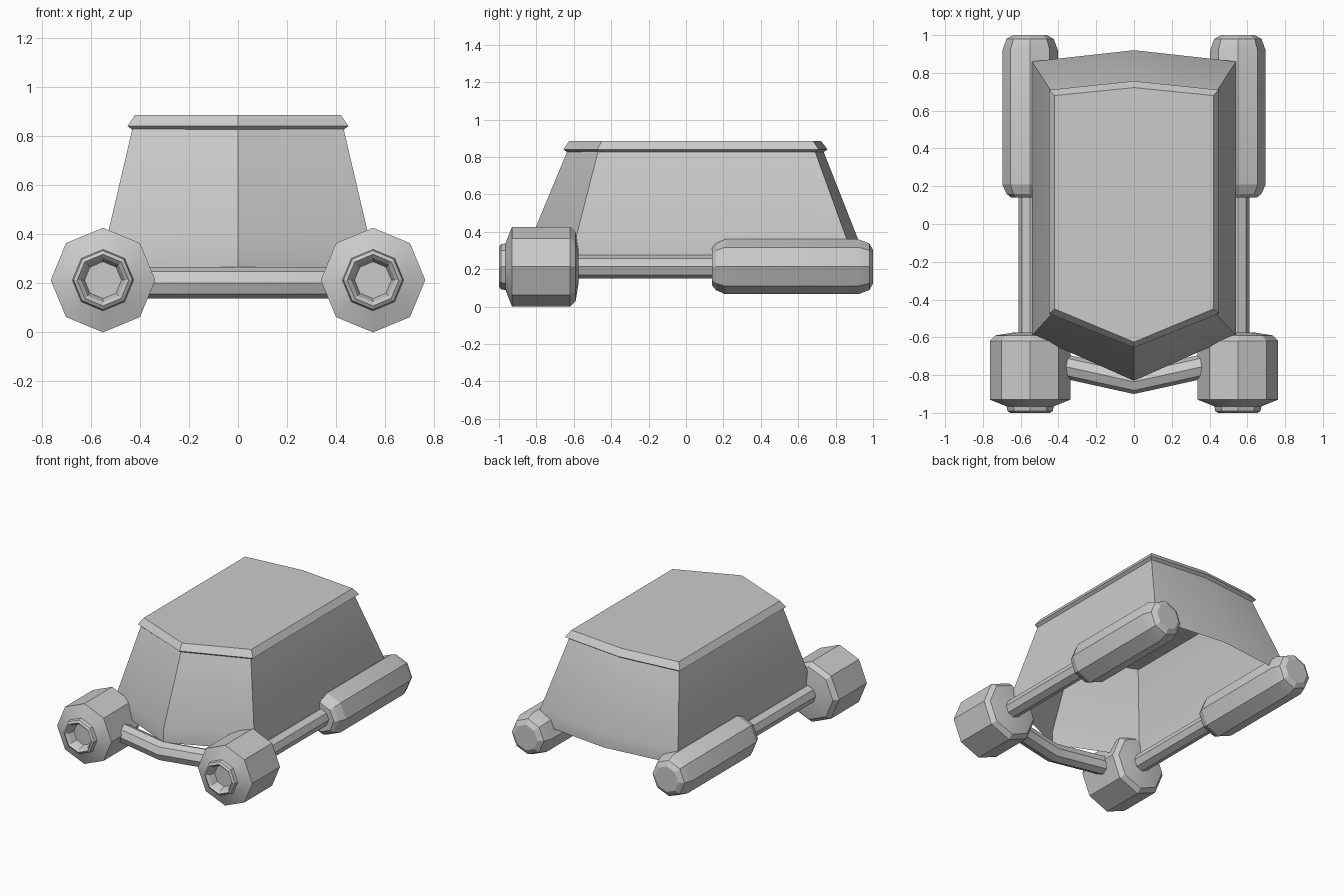
import bpy, bmesh, math
from mathutils import Vector

if "Cube" in bpy.data.objects:
    bpy.data.objects.remove(bpy.data.objects["Cube"])


def make_object(name, bm, angle=25):
    bmesh.ops.recalc_face_normals(bm, faces=bm.faces)
    me = bpy.data.meshes.new(name)
    bm.to_mesh(me)
    bm.free()
    ob = bpy.data.objects.new(name, me)
    bpy.context.collection.objects.link(ob)
    bpy.ops.object.select_all(action='DESELECT')
    ob.select_set(True)
    bpy.context.view_layer.objects.active = ob
    bpy.ops.object.shade_smooth_by_angle(angle=math.radians(angle))
    return ob


def loft(name, rings, cap_start=True, cap_end=True, angle=25):
    """Skin a list of equally sized closed rings."""
    bm = bmesh.new()
    vs = [[bm.verts.new(p) for p in ring] for ring in rings]
    n = len(vs[0])
    for a, b in zip(vs, vs[1:]):
        for i in range(n):
            j = (i + 1) % n
            bm.faces.new((a[i], a[j], b[j], b[i]))
    if cap_start:
        bm.faces.new(vs[0])
    if cap_end:
        bm.faces.new(vs[-1])
    return make_object(name, bm, angle)


def hexagon(z, w, front, front_mid, back, back_mid):
    """Plan outline with pointed front and back edges."""
    return [(-w, front, z), (0, front_mid, z), (w, front, z),
            (w, back, z), (0, back_mid, z), (-w, back, z)]


def octagon(x, y, z, r):
    return [(x + r * math.cos(i * math.pi / 4), y, z + r * math.sin(i * math.pi / 4))
            for i in range(8)]


def turned(name, x, profile, z=0.213, angle=20):
    """Eight-sided turned part along y from (y, radius) pairs."""
    return loft(name, [octagon(x, y, z, r) for y, r in profile], angle=angle)


# Cabin shell, open underneath, with a short upright skirt
loft("cabin", [hexagon(0.26, 0.54, -0.59, -0.83, 0.86, 0.92),
               hexagon(0.36, 0.54, -0.59, -0.83, 0.86, 0.92),
               hexagon(0.83, 0.43, -0.47, -0.635, 0.69, 0.735)],
     cap_start=False)

# Roof slab with overhanging lip
loft("roof", [hexagon(0.825, 0.43, -0.465, -0.635, 0.69, 0.735),
              hexagon(0.84, 0.45, -0.475, -0.655, 0.71, 0.757),
              hexagon(0.885, 0.42, -0.45, -0.625, 0.68, 0.722)])

pod = [(-0.94, 0.075), (-0.985, 0.09), (-1.0, 0.105), (-0.99, 0.12), (-0.965, 0.125),
       (-0.93, 0.213), (-0.62, 0.213), (-0.59, 0.185), (-0.575, 0.09)]
tube = [(0.14, 0.1), (0.16, 0.125), (0.21, 0.147), (0.92, 0.147),
        (0.98, 0.125), (1.0, 0.09)]

for side, sx in (("left", -0.55), ("right", 0.55)):
    turned("front_pod_" + side, sx, pod)           # front pods with recessed ends
    turned("rear_pod_" + side, sx, tube)           # long rear pods
    turned("side_rod_" + side, sx, [(-0.6, 0.062), (0.17, 0.062)])

# Front bumper bar, bent in the middle
bar = []
for x, y in ((-0.5, -0.725), (0, -0.835), (0.5, -0.725)):
    bar.append([(x, y + 0.065 * math.cos(i * math.pi / 4),
                 0.202 + 0.065 * math.sin(i * math.pi / 4)) for i in range(8)])
loft("front_bumper", bar)
